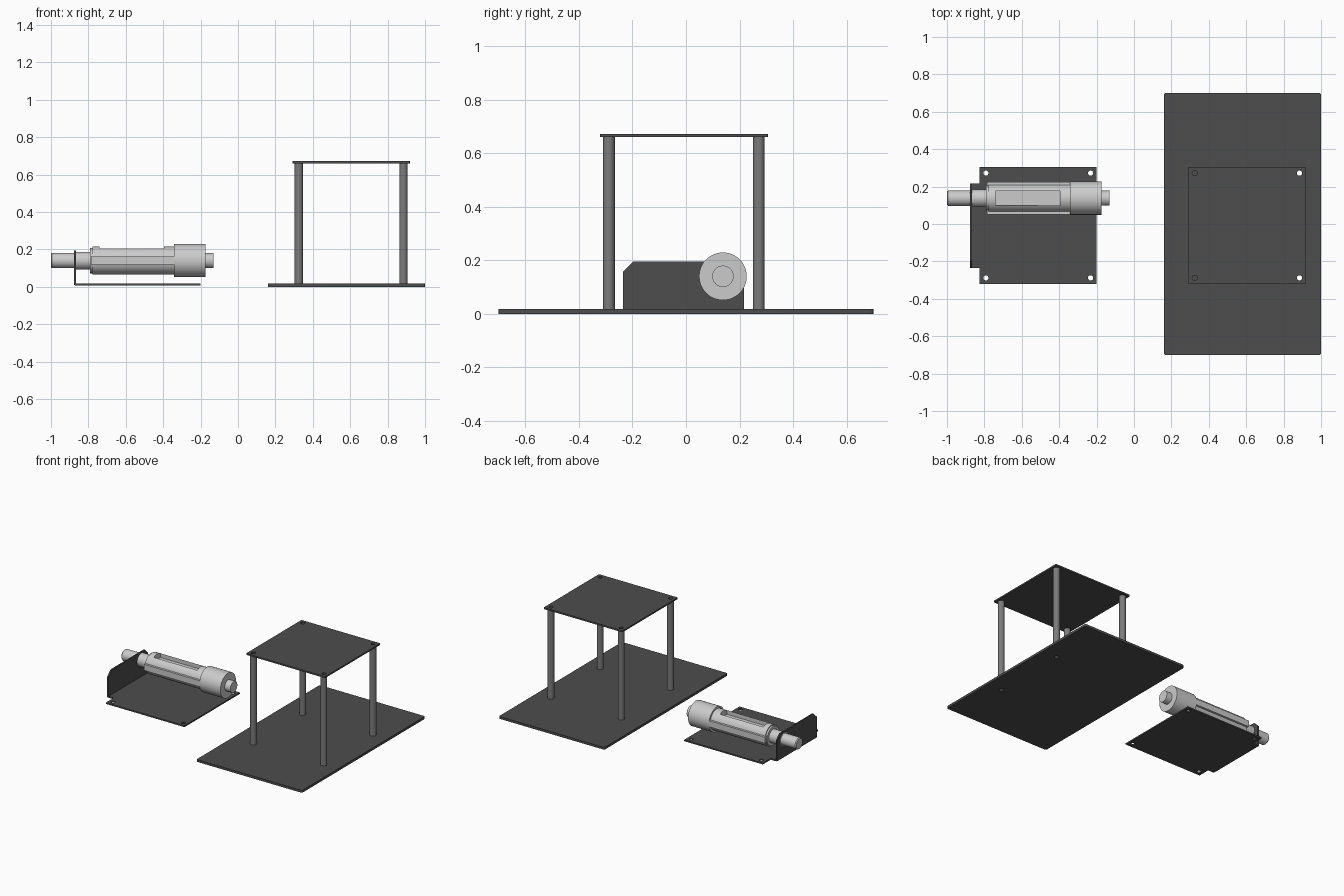
import bpy, bmesh, math
from math import pi, cos, sin

if "Cube" in bpy.data.objects:
    bpy.data.objects.remove(bpy.data.objects["Cube"])


def material(name, v):
    m = bpy.data.materials.new(name)
    m.diffuse_color = (v, v, v, 1)
    m.use_nodes = True
    m.node_tree.nodes["Principled BSDF"].inputs["Base Color"].default_value = m.diffuse_color
    return m


DARK = material("dark_sheet", 0.075)
POST = material("post_metal", 0.2)


def circle(cx, cy, r, n=32):
    return [(cx + r * cos(2 * pi * i / n), cy + r * sin(2 * pi * i / n)) for i in range(n)]


def activate(ob):
    bpy.ops.object.select_all(action='DESELECT')
    ob.select_set(True)
    bpy.context.view_layer.objects.active = ob


def sheet(name, loops, z0, z1, mat, rot=(0, 0, 0), loc=None):
    """Extruded outline; every loop after the first is a hole."""
    cu = bpy.data.curves.new(name, 'CURVE')
    cu.dimensions = '2D'
    cu.fill_mode = 'BOTH'
    cu.extrude = (z1 - z0) / 2
    for pts in loops:
        s = cu.splines.new('POLY')
        s.points.add(len(pts) - 1)
        for p, (x, y) in zip(s.points, pts):
            p.co = (x, y, 0, 1)
        s.use_cyclic_u = True
    ob = bpy.data.objects.new(name, cu)
    bpy.context.collection.objects.link(ob)
    ob.rotation_euler = rot
    ob.location = loc or (0, 0, (z0 + z1) / 2)
    activate(ob)
    bpy.ops.object.convert(target='MESH')
    ob = bpy.context.object
    ob.data.materials.clear()
    ob.data.materials.append(mat)
    bm = bmesh.new()
    bm.from_mesh(ob.data)
    bmesh.ops.remove_doubles(bm, verts=bm.verts, dist=1e-5)
    bmesh.ops.recalc_face_normals(bm, faces=bm.faces)
    bm.to_mesh(ob.data)
    bm.free()
    bpy.ops.object.shade_smooth_by_angle(angle=math.radians(30))
    return ob


def rounded_rect(x0, x1, y0, y1, r, n=4):
    pts = []
    for k, (cx, cy) in enumerate([(x1 - r, y1 - r), (x0 + r, y1 - r), (x0 + r, y0 + r), (x1 - r, y0 + r)]):
        for i in range(n + 1):
            a = pi / 2 * (k + i / n)
            pts.append((cx + r * cos(a), cy + r * sin(a)))
    return pts


def box(name, x0, x1, y0, y1, z0, z1):
    bpy.ops.mesh.primitive_cube_add(size=1, location=((x0 + x1) / 2, (y0 + y1) / 2, (z0 + z1) / 2))
    ob = bpy.context.object
    ob.name = name
    ob.scale = (x1 - x0, y1 - y0, z1 - z0)
    bpy.ops.object.transform_apply(location=False, rotation=False, scale=True)
    return ob


YC, H, HOLE = -0.008, 0.28, 0.014
PX = 0.605

# Table: base, hollow posts and top plate
sheet("base_plate", [rounded_rect(0.16, 1.0, -0.7, 0.7, 0.01)]
      + [circle(PX + H, YC + s * H, HOLE) for s in (-1, 1)], 0, 0.017, DARK)
corners = [(PX + sx * H, YC + sy * H) for sx in (-1, 1) for sy in (-1, 1)]
sheet("top_plate", [rounded_rect(PX - 0.314, PX + 0.314, YC - 0.314, YC + 0.314, 0.006)]
      + [circle(x, y, HOLE) for x, y in corners], 0.660, 0.671, DARK)
for i, (x, y) in enumerate(corners):
    sheet(f"post_{i + 1}", [circle(x, y, 0.022), circle(x, y, HOLE)], 0.017, 0.660, POST)

# Bent bracket: floor with bend tab, and upright flange
BX = -0.512
tab = [(-0.2, -0.322), (-0.2, 0.306), (-0.826, 0.306), (-0.826, 0.217), (-0.872, 0.217),
       (-0.872, -0.235), (-0.826, -0.235), (-0.826, -0.322)]
sheet("bracket_floor", [tab] + [circle(BX + sx * H, YC + sy * H, HOLE) for sx in (-1, 1) for sy in (-1, 1)],
      0.008, 0.018, DARK)
AY, AZ = 0.138, 0.14
flange = [(-0.235, 0.01), (0.217, 0.01), (0.217, 0.158), (0.18, 0.195), (-0.198, 0.195), (-0.235, 0.158)]
sheet("bracket_flange", [flange, circle(AY, AZ, 0.046)], 0, 0.01, DARK,
      rot=(pi / 2, 0, pi / 2), loc=(-0.872, 0, 0))

# Spindle: stepped turned body along x
profile = [(-1, 0.036), (-0.994, 0.041), (-0.878, 0.041), (-0.878, 0.047), (-0.79, 0.047), (-0.79, 0.068),
           (-0.778, 0.068), (-0.778, 0.075), (-0.342, 0.075), (-0.342, 0.089), (-0.175, 0.089),
           (-0.175, 0.04), (-0.13, 0.04)]
bm = bmesh.new()
rings = [[bm.verts.new((x, AY + a, AZ + b)) for a, b in circle(0, 0, r, 48)] for x, r in profile]
for p, q in zip(rings, rings[1:]):
    for i in range(48):
        j = (i + 1) % 48
        bm.faces.new((p[i], p[j], q[j], q[i]))
bm.faces.new(rings[0])
bm.faces.new(rings[-1])
bmesh.ops.recalc_face_normals(bm, faces=bm.faces)
me = bpy.data.meshes.new("spindle_body")
bm.to_mesh(me)
bm.free()
spindle = bpy.data.objects.new("spindle_body", me)
bpy.context.collection.objects.link(spindle)

# Pocket in the top of the spindle
cutter = box("pocket_cutter", -0.74, -0.395, AY - 0.038, AY + 0.038, AZ + 0.035, AZ + 0.15)
mod = spindle.modifiers.new("pocket", 'BOOLEAN')
mod.operation = 'DIFFERENCE'
mod.object = cutter
activate(spindle)
bpy.ops.object.modifier_apply(modifier=mod.name)
bpy.data.objects.remove(cutter)
bpy.ops.object.shade_smooth_by_angle(angle=math.radians(30))

# Side ribs of the spindle
for name, s in (("left_rib", -1), ("right_rib", 1)):
    a, b = sorted((AY + s * 0.06, AY + s * 0.087))
    box(name, -0.785, -0.34, a, b, AZ - 0.022, AZ + 0.022)
